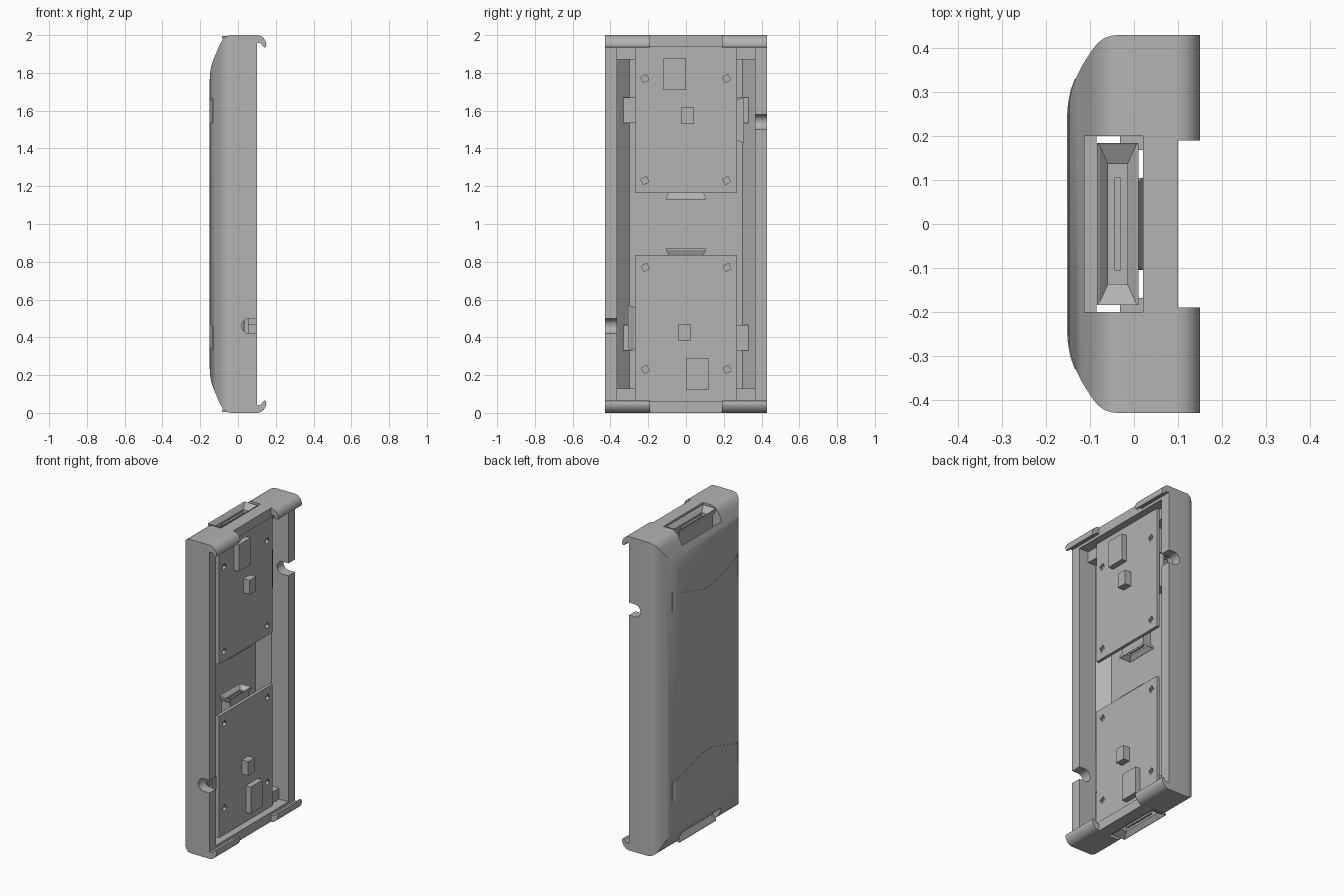
import bpy, bmesh, math
from mathutils import Matrix, Vector

if "Cube" in bpy.data.objects:
    bpy.data.objects.remove(bpy.data.objects["Cube"])

grey = bpy.data.materials.new("plain_grey")
grey.use_nodes = True
grey.diffuse_color = (0.45, 0.45, 0.45, 1)
grey.node_tree.nodes["Principled BSDF"].inputs["Base Color"].default_value = (0.45, 0.45, 0.45, 1)

MID = Vector((0, 0, 1))
TURN = Matrix.Translation(MID) @ Matrix.Rotation(math.pi, 4, 'X') @ Matrix.Translation(-MID)


def finish(name, bm):
    bmesh.ops.recalc_face_normals(bm, faces=bm.faces)
    mesh = bpy.data.meshes.new(name)
    bm.to_mesh(mesh)
    bm.free()
    mesh.materials.append(grey)
    ob = bpy.data.objects.new(name, mesh)
    bpy.context.collection.objects.link(ob)
    return ob


def loft(name, loops):
    """Solid skinned through closed loops of points, capped at both ends."""
    bm = bmesh.new()
    rows = [[bm.verts.new(p) for p in loop] for loop in loops]
    n = len(rows[0])
    for a, b in zip(rows, rows[1:]):
        for i in range(n):
            j = (i + 1) % n
            bm.faces.new((a[i], a[j], b[j], b[i]))
    bm.faces.new(rows[0])
    bm.faces.new(rows[-1])
    return finish(name, bm)


def rect(w, hu, hv):
    return [(w, -hu, -hv), (w, hu, -hv), (w, hu, hv), (w, -hu, hv)]


def box(name, x, y, z):
    return loft(name, [[(a, y[0], z[0]), (a, y[1], z[0]), (a, y[1], z[1]), (a, y[0], z[1])] for a in x])


def prism(name, outline, y0, y1):
    return loft(name, [[(x, y, z) for x, z in outline] for y in (y0, y1)])


def turned(ob, name):
    """Copy of a part, half a turn about the centre."""
    twin = ob.copy()
    twin.data = ob.data.copy()
    twin.name = name
    twin.data.transform(TURN)
    bpy.context.collection.objects.link(twin)
    return twin


def cut(target, cutters):
    bpy.context.view_layer.objects.active = target
    for c in cutters:
        mod = target.modifiers.new("cut", 'BOOLEAN')
        mod.operation, mod.solver, mod.object = 'DIFFERENCE', 'EXACT', c
        bpy.ops.object.modifier_apply(modifier=mod.name)
    for c in cutters:
        bpy.data.objects.remove(c)


def smooth(ob):
    bpy.ops.object.select_all(action='DESELECT')
    ob.select_set(True)
    bpy.context.view_layer.objects.active = ob
    bpy.ops.object.shade_smooth_by_angle(angle=math.radians(32))


# Outer shell: (depth, side inset, end inset) from the domed back to the rim
dome = [(-.15, .18, .24), (-.148, .155, .20), (-.142, .125, .165), (-.132, .098, .135),
        (-.118, .07, .10), (-.105, .049, .07), (-.094, .033, .045), (-.082, .018, .025),
        (-.067, .007, .011), (-.052, .002, .003), (-.035, 0, 0), (.10, 0, 0)]
inside = [(.10, .065, .06), (.035, .065, .06), (.035, .065, .13), (-.02, .065, .13), (-.085, .13, .13)]
shell = loft("shell", [[MID + Vector(p) for p in rect(x, .43 - iy, 1 - iz)] for x, iy, iz in dome + inside])

# Openings for the end ports and the rounded side notches
port_gap = box("port_gap_cutter", (-.112, .02), (-.2, .2), (1.84, 2.1))
arc = [math.pi / 2 + math.pi * i / 12 for i in range(13)]
notch_outline = [(.06 + .04 * math.cos(a), 1.54 + .04 * math.sin(a)) for a in arc] + [(.2, 1.5), (.2, 1.58)]
notch = prism("notch_cutter", notch_outline, .34, .5)
cut(shell, [port_gap, turned(port_gap, "port_gap_cutter_low"), notch, turned(notch, "notch_cutter_low")])
smooth(shell)

# Hooked lips on the four rim corners
hook = [(.08, 2), (.105, 2), (.122, 1.995), (.137, 1.983), (.147, 1.966), (.15, 1.95), (.147, 1.938),
        (.14, 1.935), (.133, 1.939), (.128, 1.95), (.118, 1.957), (.105, 1.957), (.08, 1.957)]
for side, y0, y1 in (("left", .19, .43), ("right", -.43, -.19)):
    lip = prism("upper_lip_" + side, hook, y0, y1)
    smooth(lip)
    turned(lip, "lower_lip_" + side)


def pair(ob, name):
    ob.name = "upper_" + name
    return turned(ob, "lower_" + name)


# Circuit boards with four mounting holes
board = box("board", (.035, .055), (-.27, .27), (1.165, 1.945))
drills = []
for y in (-.218, .215):
    for z in (1.23, 1.77):
        drills.append(box("drill", (0, .1), (-.016, .016), (-.016, .016)))
        spin = Matrix.Rotation(math.radians(25), 4, 'X')
        drills[-1].data.transform(Matrix.Translation((0, y, z)) @ spin)
cut(board, drills)
pair(board, "board")
pair(box("large_chip", (.05, .09), (-.12, 0), (1.71, 1.88)), "large_chip")
pair(box("small_chip", (.05, .10), (-.025, .04), (1.53, 1.62)), "small_chip")


def port(name, centre, half_u, half_v, depth, rim, direction):
    """Socket with a necked body, a flared mouth, a funnel and a tongue."""
    def place(p):
        w, u, v = p
        cx, cy, cz = centre
        if direction == 'Y':
            return (cx + v, cy + w, cz + u)
        return (cx + v, cy + u, cz + (w if direction == 'UP' else -w))

    neck_u, neck_v = half_u - rim, half_v - rim
    rings = [(-depth, neck_u, neck_v), (-3 * rim, neck_u, neck_v), (-.008, half_u, half_v),
             (0, half_u, half_v), (-.004, half_u - .006, half_v - .006),
             (-2 * rim, neck_u * .8, neck_v * .65), (-depth * .7, neck_u * .8, neck_v * .65)]
    pair(loft(name, [[place(p) for p in rect(*r)] for r in rings]), name)
    tongue = [rect(w, neck_u * .62, neck_v * .2) for w in (-depth * .75, -2 * rim)]
    pair(loft(name, [[place(p) for p in r] for r in tongue]), name + "_tongue")


port("end_port", (-.037, 0, 1.995), .184, .047, .26, .013, 'UP')
port("inner_port", (-.02, 0, 1.13), .105, .04, .14, .011, 'DOWN')
port("side_port", (-.005, .308, 1.55), .12, .038, .14, .011, 'Y')

# Pads inside the shell behind the back bands
for y0, y1, side in ((-.33, -.25, "right"), (.25, .33, "left")):
    pair(box("pad", (-.1, -.048), (y0, y1), (1.535, 1.67)), "inner_pad_" + side)


def back_surface(y):
    inset = .43 - abs(y)
    for (x1, i1, _), (x0, i0, _) in zip(dome, dome[1:]):
        if i0 <= inset <= i1:
            return x0 + (x1 - x0) * (inset - i0) / (i1 - i0)
    return dome[0][0]


# Thin bent bands across the back
half = [.33, .305, .275, .25, .05]
loops = []
for y in [-h for h in half] + half[::-1]:
    x, z = back_surface(y), 1.54 - .085 * (1 - max(0, abs(y) - .05) / .28)
    loops.append([(x - .002, y, z), (x + .004, y, z), (x + .004, y, z + .128), (x - .002, y, z + .128)])
pair(loft("band", loops), "back_band")
